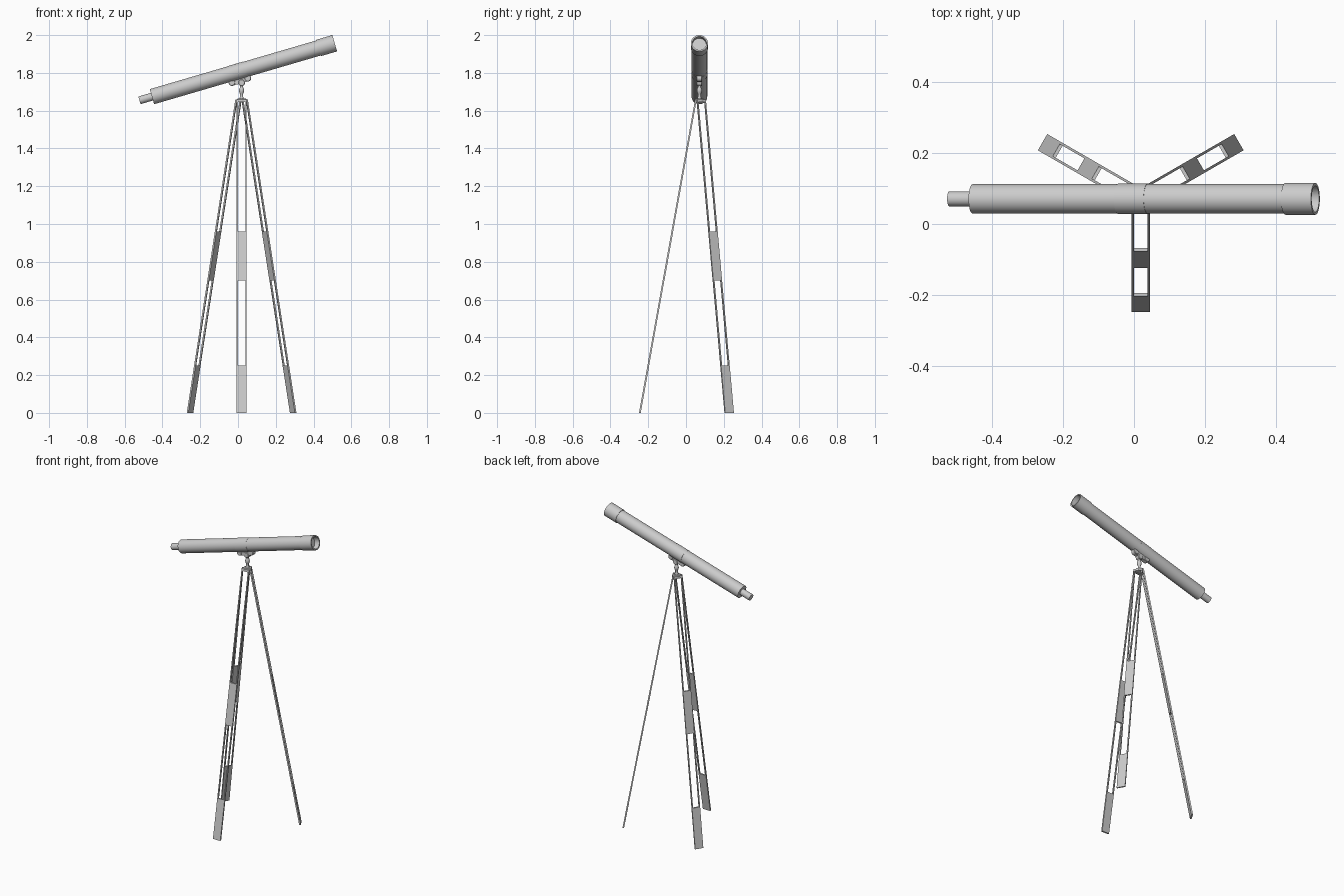
import bpy, bmesh, math
from mathutils import Matrix

if "Cube" in bpy.data.objects:
    bpy.data.objects.remove(bpy.data.objects["Cube"])

CX, CY = 0.019, 0.071          # tripod axis
TILT = math.radians(16.3)      # telescope elevation
# local +Z runs along the telescope axis, origin at the front opening
TUBE = Matrix.Translation((0.512, CY, 1.957)) @ Matrix.Rotation(math.pi / 2 - TILT, 4, 'Y')


def finish(name, bm, matrix=Matrix(), smooth=True):
    bmesh.ops.recalc_face_normals(bm, faces=bm.faces)
    me = bpy.data.meshes.new(name)
    bm.to_mesh(me)
    bm.free()
    me.transform(matrix)
    ob = bpy.data.objects.new(name, me)
    bpy.context.collection.objects.link(ob)
    if smooth:
        bpy.ops.object.select_all(action='DESELECT')
        bpy.context.view_layer.objects.active = ob
        ob.select_set(True)
        bpy.ops.object.shade_smooth_by_angle(angle=math.radians(35))
    return ob


def lathe(name, profile, matrix, steps=40):
    """Revolve (radius, height) points about local Z."""
    bm = bmesh.new()
    vs = [bm.verts.new((r, 0, z)) for r, z in profile]
    edges = [bm.edges.new(p) for p in zip(vs, vs[1:])]
    bmesh.ops.spin(bm, geom=vs + edges, cent=(0, 0, 0), axis=(0, 0, 1),
                   angle=math.tau, steps=steps, use_merge=False)
    bmesh.ops.remove_doubles(bm, verts=bm.verts, dist=1e-5)
    return finish(name, bm, matrix)


# telescope: stepped tube, each part a closed lathe
lathe("main_tube", [(0, -1.008), (0.0415, -1.008), (0.0415, -0.085), (0, -0.085)], TUBE)
lathe("dew_shield", [(0, -0.088), (0.045, -0.088), (0.045, 0), (0.037, 0),
                     (0.037, -0.035), (0, -0.035)], TUBE)
lathe("eyepiece", [(0, -1.0), (0.021, -1.0), (0.021, -1.077), (0, -1.077)], TUBE)
lathe("tube_ring", [(0.041, -0.58), (0.0428, -0.58), (0.0428, -0.493), (0.041, -0.493)], TUBE)


# saddle under the tube: round lobes joined by a bar
def y_cylinder(name, x, z, r, depth):
    m = Matrix.Translation((x, CY, z)) @ Matrix.Rotation(math.pi / 2, 4, 'X')
    h, b = depth / 2, 0.003
    lathe(name, [(0, -h), (r - b, -h), (r, -h + b), (r, h - b), (r - b, h), (0, h)], m, 24)


y_cylinder("saddle_lobe_rear", -0.032, 1.749, 0.018, 0.03)
y_cylinder("saddle_lobe_front", 0.052, 1.772, 0.018, 0.03)
y_cylinder("tilt_pivot", CX, 1.748, 0.018, 0.03)
bm = bmesh.new()
bmesh.ops.create_cube(bm, size=1, matrix=Matrix.Diagonal((0.088, 0.026, 0.03, 1)))
finish("saddle_bar", bm, Matrix.Translation((0.011, CY, 1.759)) @ Matrix.Rotation(-TILT, 4, 'Y'), False)

# turned post and hub
AXIS = Matrix.Translation((CX, CY, 0))
lathe("mount_post", [(0, 1.655), (0.012, 1.655), (0.011, 1.668), (0.008, 1.675), (0.008, 1.688),
                     (0.012, 1.697), (0.014, 1.706), (0.012, 1.717), (0.008, 1.724),
                     (0.009, 1.75), (0, 1.75)], AXIS, 24)
lathe("tripod_hub", [(0, 1.648), (0.026, 1.648), (0.026, 1.66), (0.022, 1.664), (0, 1.664)], AXIS, 24)


# tripod legs: two slim rails joined by plates, sheared along the splay
def slab(bm, z0, z1, w0, w1, t):
    pts = []
    for z in (z0, z1):
        r = 0.32 - 0.179 * z
        pts += [bm.verts.new((r - d, w, z)) for w in (w0, w1) for d in (0, t)]
    bmesh.ops.convex_hull(bm, input=pts)


W = 0.0265
PARTS = {
    "rails": (0.009, [(0, 1.66, s * W, s * (W - 0.007)) for s in (-1, 1)]),
    "plates": (0.0094, [(0, 0.25, -W, W), (0.70, 0.96, -W, W)]),
    "top_block": (0.0094, [(1.645, 1.66, -W, W)]),
}
for name, deg in (("front", -90), ("right", 30), ("left", 150)):
    m = AXIS @ Matrix.Rotation(math.radians(deg), 4, 'Z')
    for part, (t, pieces) in PARTS.items():
        bm = bmesh.new()
        for p in pieces:
            slab(bm, *p, t)
        bmesh.ops.dissolve_limit(bm, angle_limit=0.01, verts=bm.verts, edges=bm.edges)
        finish(f"{name}_leg_{part}", bm, m, False)
